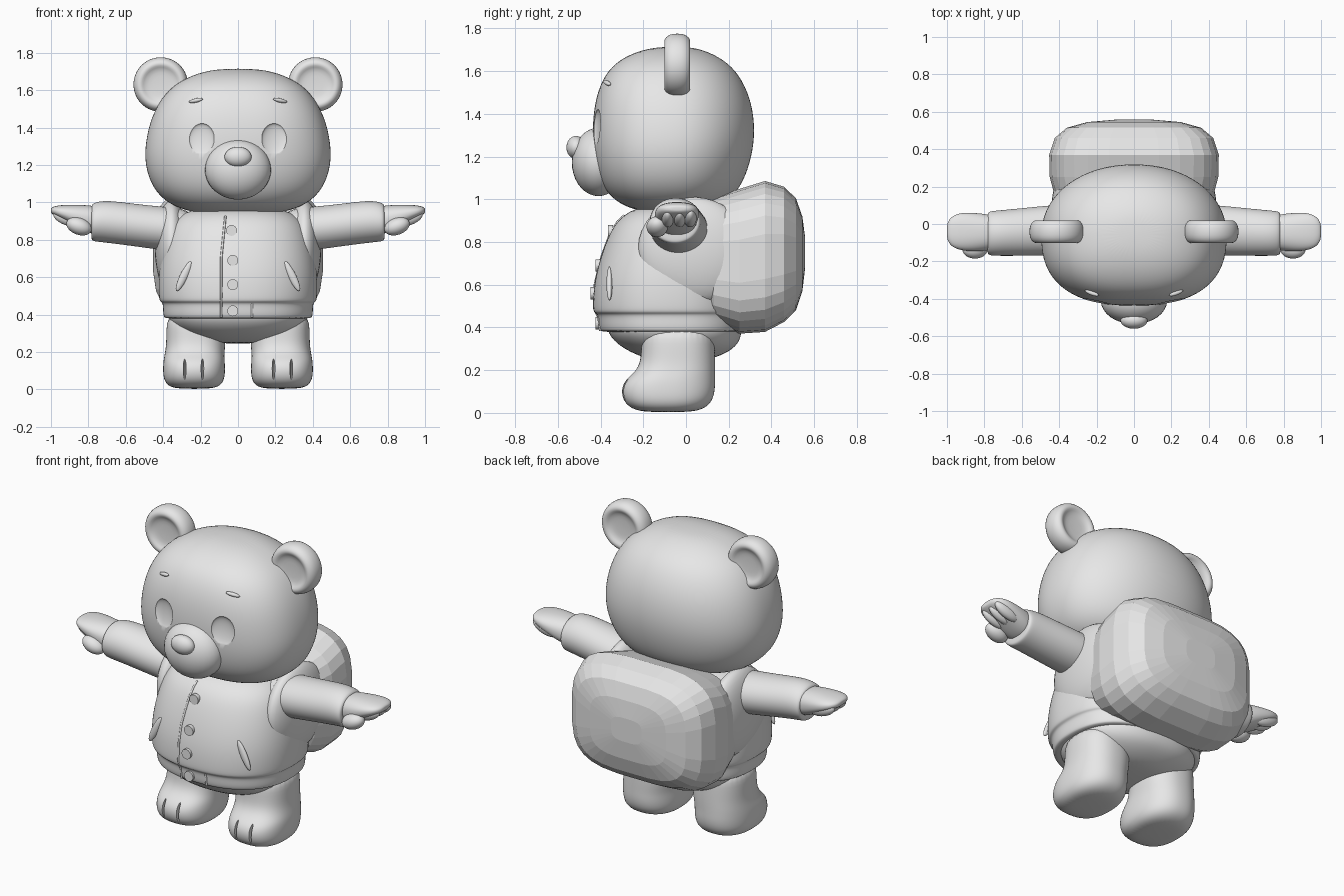
import bpy, bmesh, math
from mathutils import Matrix, Vector, Euler

cube = bpy.data.objects.get("Cube")
if cube:
    bpy.data.objects.remove(cube)

GREY = bpy.data.materials.new("plain grey")
GREY.use_nodes = True
GREY.diffuse_color = (0.8, 0.8, 0.8, 1)
GREY.node_tree.nodes["Principled BSDF"].inputs["Base Color"].default_value = (0.8, 0.8, 0.8, 1)


def finish(name, bm, pair=False, subsurf=0, smooth=True):
    """Turn a bmesh into a shaded object, optionally mirrored across x."""
    bmesh.ops.recalc_face_normals(bm, faces=bm.faces)
    for f in bm.faces:
        f.smooth = smooth
    me = bpy.data.meshes.new(name)
    bm.to_mesh(me)
    bm.free()
    me.materials.append(GREY)
    ob = bpy.data.objects.new(name, me)
    bpy.context.collection.objects.link(ob)
    if subsurf:
        ob.modifiers.new("smooth", "SUBSURF").levels = subsurf
        ob.modifiers["smooth"].render_levels = subsurf
    if pair:
        ob.modifiers.new("mirror", "MIRROR").use_mirror_merge = False
    return ob


def power(t, n):
    return math.copysign(abs(t) ** (2 / n), t)


def loft(name, rings, axis="z", n_lo=2, n_hi=2, seg=32, **kw):
    """Skin superellipse rings: (position, centre u, radius u, low v, high v)."""
    bm = bmesh.new()
    loops = []
    for p, c, r, lo, hi in rings:
        loop = []
        for i in range(seg):
            a = math.tau * (i + 0.5) / seg
            n = n_lo if math.sin(a) < 0 else n_hi
            u = c + r * power(math.cos(a), n)
            v = (lo + hi) / 2 + (hi - lo) / 2 * power(math.sin(a), n)
            loop.append(bm.verts.new({"z": (u, v, p), "x": (p, u, v), "y": (u, p, v)}[axis]))
        loops.append(loop)
    for a, b in zip(loops, loops[1:]):
        for i in range(seg):
            j = (i + 1) % seg
            bm.faces.new((a[i], a[j], b[j], b[i]))
    bm.faces.new(loops[0])
    bm.faces.new(loops[-1])
    return finish(name, bm, **kw)


def ball(name, loc, radii, rot=(0, 0, 0), **kw):
    bm = bmesh.new()
    m = Matrix.LocRotScale(Vector(loc), Euler(rot), Vector(radii))
    bmesh.ops.create_uvsphere(bm, u_segments=32, v_segments=18, radius=1, matrix=m)
    return finish(name, bm, **kw)


def front_y(rings, n, x, z):
    """Depth of a lofted part's front surface at x, z."""
    for a, b in zip(rings, rings[1:]):
        if a[0] <= z <= b[0]:
            t = (z - a[0]) / max(b[0] - a[0], 1e-6)
            _, c, r, lo, hi = [p + (q - p) * t for p, q in zip(a, b)]
            k = max(0, 1 - abs((x - c) / r) ** n) ** (1 / n)
            return (lo + hi) / 2 - (hi - lo) / 2 * k
    return 0


def yaw(rings, n, x, z):
    d = 0.02
    return math.atan((front_y(rings, n, x + d, z) - front_y(rings, n, x - d, z)) / (2 * d))


def carve(ob, cutters):
    """Subtract the cutters, bake the result and delete them."""
    for c in cutters:
        c.hide_render = True
        mod = ob.modifiers.new("cut", "BOOLEAN")
        mod.operation, mod.solver, mod.object = "DIFFERENCE", "EXACT", c
    dg = bpy.context.evaluated_depsgraph_get()
    me = bpy.data.meshes.new_from_object(ob.evaluated_get(dg))
    ob.modifiers.clear()
    ob.data = me
    for c in cutters:
        bpy.data.objects.remove(c)
    bpy.ops.object.select_all(action="DESELECT")
    ob.select_set(True)
    bpy.context.view_layer.objects.active = ob
    bpy.ops.object.shade_smooth_by_angle(angle=math.radians(35))


# Head with shallow eye sockets
HEAD = [(0.937, 0, 0.16, -0.16, 0.02), (0.955, 0, 0.28, -0.26, 0.12),
        (1.0, 0, 0.385, -0.345, 0.21), (1.08, 0, 0.46, -0.405, 0.27),
        (1.2, 0, 0.5, -0.435, 0.31), (1.32, 0, 0.497, -0.44, 0.325),
        (1.45, 0, 0.467, -0.43, 0.31), (1.56, 0, 0.41, -0.395, 0.265),
        (1.64, 0, 0.33, -0.335, 0.2), (1.695, 0, 0.21, -0.23, 0.1),
        (1.715, 0, 0.09, -0.12, 0.01)]
head = loft("head", HEAD, n_lo=2.5, n_hi=2.1, seg=40, subsurf=2)
ex, ez = 0.195, 1.335
sockets = ball("eye_cutter", (ex, front_y(HEAD, 2.5, ex, ez), ez), (0.072, 0.022, 0.088),
               (math.radians(-6), 0, yaw(HEAD, 2.5, ex, ez)), pair=True)
carve(head, [sockets])

# Muzzle, nose and brows
ball("muzzle", (0, -0.41, 1.175), (0.177, 0.125, 0.16))
ball("nose", (0, -0.515, 1.243), (0.072, 0.045, 0.054))
bx, bz = 0.225, 1.545
ball("brows", (bx, front_y(HEAD, 2.5, bx, bz), bz), (0.04, 0.012, 0.011),
     (0, 0.2, yaw(HEAD, 2.5, bx, bz)), pair=True)

# Ears: rounded rims with dished faces
half = [(0.04, 0.045), (0.045, 0.085), (0.06, 0.1), (0.062, 0.12), (0.045, 0.138), (0.02, 0.147)]
ear = [(-d, r) for d, r in half] + [(d, r) for d, r in reversed(half)]
loft("ears", [(d - 0.041, 0.413, r, 1.63 - r, 1.63 + r) for d, r in ear],
     axis="y", subsurf=1, pair=True)

# Body and jacket
loft("belly", [(0.245, 0, 0.12, -0.14, 0.08), (0.265, 0, 0.22, -0.22, 0.16),
               (0.31, 0, 0.32, -0.31, 0.24), (0.37, 0, 0.375, -0.37, 0.265),
               (0.45, 0, 0.38, -0.38, 0.26)], n_lo=2.3, n_hi=2.3, subsurf=2)
JACKET = [(0.378, 0, 0.38, -0.385, 0.26), (0.382, 0, 0.398, -0.405, 0.272),
          (0.42, 0, 0.402, -0.412, 0.276), (0.463, 0, 0.402, -0.414, 0.276),
          (0.468, 0, 0.418, -0.432, 0.28), (0.49, 0, 0.424, -0.437, 0.284),
          (0.6, 0, 0.427, -0.433, 0.28), (0.72, 0, 0.412, -0.405, 0.265),
          (0.84, 0, 0.38, -0.36, 0.235), (0.91, 0, 0.34, -0.315, 0.2),
          (0.96, 0, 0.26, -0.24, 0.13), (0.97, 0, 0.15, -0.14, 0.05)]
loft("jacket", JACKET, n_lo=2.3, n_hi=2.4, seg=40, subsurf=2)


def seam(name, path):
    """Thin raised line that follows the jacket front."""
    cu = bpy.data.curves.new(name, "CURVE")
    cu.dimensions, cu.bevel_depth, cu.bevel_resolution = "3D", 0.006, 2
    sp = cu.splines.new("POLY")
    sp.points.add(len(path) - 1)
    for p, (x, z) in zip(sp.points, path):
        p.co = (x, front_y(JACKET, 2.3, x, z) + 0.002, z, 1)
    cu.materials.append(GREY)
    bpy.context.collection.objects.link(bpy.data.objects.new(name, cu))


seam("placket_edge", [(-0.09 + 0.1 * max(0, z - 0.7) ** 1.0, z) for z in
                      [0.385 + 0.54 * i / 20 for i in range(21)]])
seam("band_tab_edge", [(0.075, 0.385 + 0.015 * i) for i in range(6)])

# Buttons
for i, z in enumerate((0.85, 0.69, 0.56, 0.42)):
    x = -0.035 if i == 0 else -0.028
    bm = bmesh.new()
    place = Matrix.Translation((x, front_y(JACKET, 2.3, x, z), z)) @ Matrix.Rotation(math.pi / 2, 4, "X")
    bmesh.ops.create_cone(bm, cap_ends=True, segments=24, radius1=0.029, radius2=0.029,
                          depth=0.024, matrix=place)
    finish("button_%d" % (i + 1), bm, smooth=False)

# Slanted pocket welts
px, pz = 0.29, 0.605
ball("pocket_welts", (px, front_y(JACKET, 2.3, px, pz), pz), (0.021, 0.014, 0.088),
     Euler((0, math.radians(-26), 0)).to_matrix().to_4x4().to_euler(), pair=True).name = "pocket_welts"

# Legs with toe grooves
legs = loft("legs", [(0.003, 0.235, 0.09, -0.19, 0.02), (0.018, 0.235, 0.14, -0.255, 0.085),
                     (0.055, 0.235, 0.164, -0.295, 0.125), (0.11, 0.235, 0.167, -0.305, 0.137),
                     (0.155, 0.235, 0.164, -0.285, 0.137), (0.19, 0.232, 0.16, -0.24, 0.137),
                     (0.24, 0.226, 0.158, -0.212, 0.137), (0.32, 0.224, 0.16, -0.21, 0.135),
                     (0.42, 0.22, 0.155, -0.2, 0.13)], n_lo=2.5, n_hi=2.3, subsurf=2, pair=True)
carve(legs, [ball("toe_cutter", (x, -0.295, 0.115), (0.007, 0.04, 0.065), pair=True)
             for x in (0.19, 0.285)])

# Sleeves and hands
loft("sleeves", [(0.22, -0.03, 0.13, 0.74, 0.96), (0.38, -0.03, 0.137, 0.74, 0.975),
                 (0.55, -0.04, 0.13, 0.765, 0.992), (0.7, -0.048, 0.123, 0.784, 1.012),
                 (0.76, -0.05, 0.12, 0.79, 1.002), (0.782, -0.05, 0.114, 0.795, 0.99),
                 (0.784, -0.05, 0.09, 0.815, 0.97)], axis="x", subsurf=2, pair=True)
loft("hands", [(0.72, -0.045, 0.085, 0.82, 0.975), (0.8, -0.045, 0.1, 0.835, 0.985),
               (0.87, -0.043, 0.104, 0.87, 0.988), (0.93, -0.04, 0.1, 0.9, 0.987),
               (0.975, -0.04, 0.082, 0.925, 0.982), (0.997, -0.04, 0.05, 0.94, 0.972),
               (1.0, -0.04, 0.02, 0.95, 0.963)], axis="x", n_lo=2.3, n_hi=2.3, subsurf=2, pair=True)
ball("thumbs", (0.85, -0.135, 0.872), (0.07, 0.05, 0.045), (0, -0.35, 0), pair=True)
for i, y in enumerate((-0.085, -0.03, 0.02)):
    ball("finger_pads_%d" % (i + 1), (0.905, y, 0.915), (0.085, 0.03, 0.04), (0, -0.3, 0), pair=True)

# Backpack and the padded straps around the shoulders
loft("backpack", [(0.08, 0, 0.36, 0.46, 0.96), (0.13, 0, 0.42, 0.415, 1.01),
                  (0.25, 0, 0.452, 0.37, 1.05), (0.37, 0, 0.455, 0.378, 1.087),
                  (0.46, 0, 0.425, 0.425, 1.06), (0.515, 0, 0.36, 0.48, 1.005),
                  (0.545, 0, 0.25, 0.57, 0.92), (0.558, 0, 0.1, 0.68, 0.82)],
     axis="y", n_lo=3.6, n_hi=3.6, seg=28, smooth=False)
ball("strap_pads", (0.355, 0.04, 0.76), (0.09, 0.265, 0.25), (math.radians(-12), 0, 0), pair=True)
